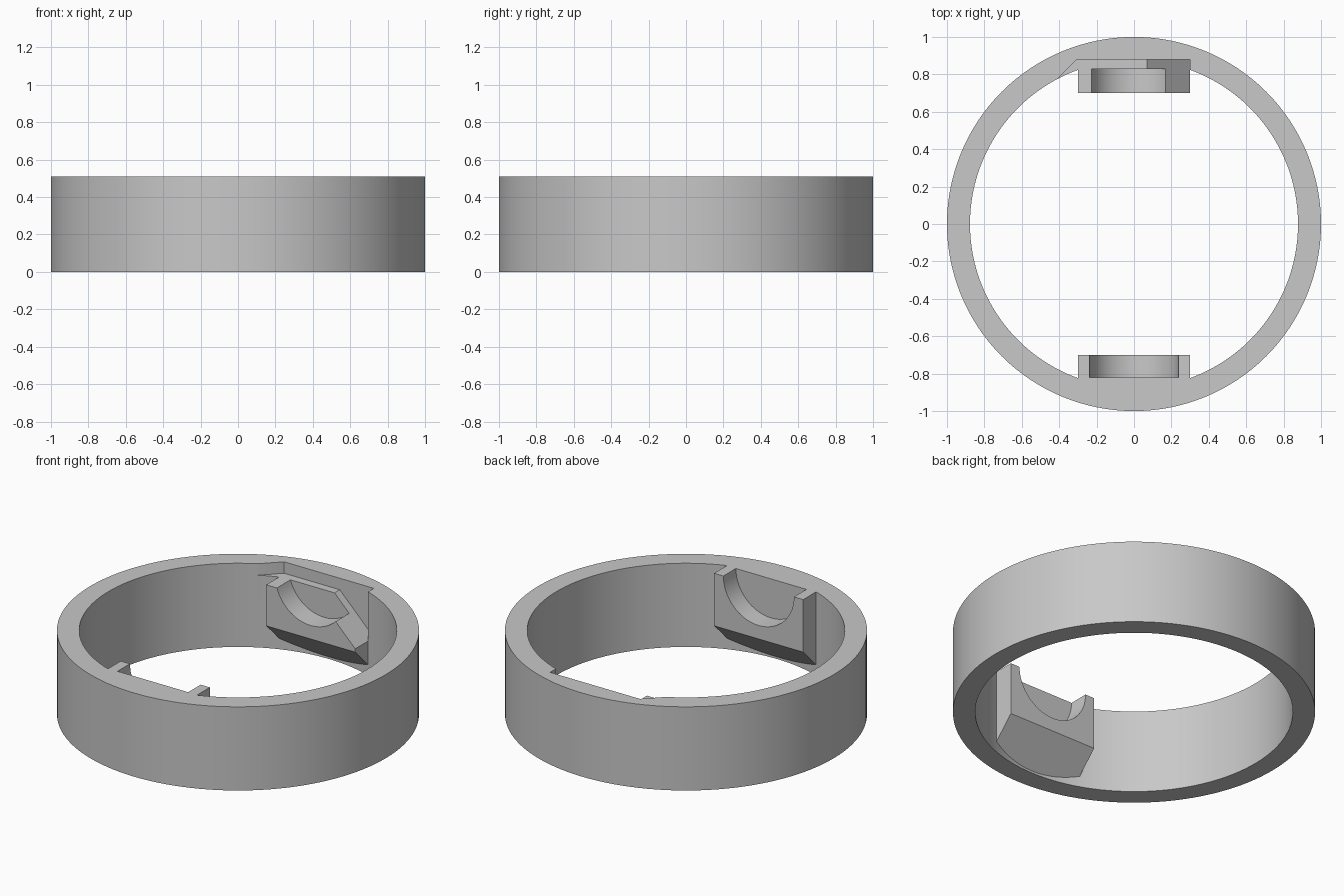
import bpy
import bmesh
from math import cos, sin, tau
from mathutils import Vector

cube = bpy.data.objects.get("Cube")
if cube:
    bpy.data.objects.remove(cube, do_unlink=True)

HEIGHT = 0.51
OUTER, INNER = 1.0, 0.877
HALF = 0.3            # half width of each bracket

grey = bpy.data.materials.new("plain_grey")
grey.use_nodes = True
grey.diffuse_color = (0.58, 0.58, 0.58, 1)
grey.node_tree.nodes["Principled BSDF"].inputs["Base Color"].default_value = (0.58, 0.58, 0.58, 1)


def prism(name, profile, axis, start, end):
    """Extrude a 2D profile along x, y or z."""
    def place(u, v, w):
        return {"x": (w, u, v), "y": (u, w, v), "z": (u, v, w)}[axis]
    bm = bmesh.new()
    face = bm.faces.new([bm.verts.new(place(u, v, start)) for u, v in profile])
    grown = bmesh.ops.extrude_face_region(bm, geom=[face])
    shift = Vector(place(0, 0, end - start))
    verts = [g for g in grown["geom"] if isinstance(g, bmesh.types.BMVert)]
    bmesh.ops.translate(bm, verts=verts, vec=shift)
    bmesh.ops.recalc_face_normals(bm, faces=bm.faces)
    mesh = bpy.data.meshes.new(name)
    bm.to_mesh(mesh)
    bm.free()
    mesh.materials.append(grey)
    obj = bpy.data.objects.new(name, mesh)
    bpy.context.collection.objects.link(obj)
    return obj


def circle(radius, count, height=0.0):
    return [(radius * cos(tau * i / count), height + radius * sin(tau * i / count))
            for i in range(count)]


def combine(target, tool, operation):
    """Apply a boolean and discard the tool."""
    mod = target.modifiers.new(operation.title(), "BOOLEAN")
    mod.operation = operation
    mod.solver = "EXACT"
    mod.object = tool
    bpy.context.view_layer.objects.active = target
    bpy.ops.object.modifier_apply(modifier=mod.name)
    bpy.data.objects.remove(tool, do_unlink=True)


# Ring wall
ring = prism("ring_with_brackets", circle(OUTER, 128), "z", 0, HEIGHT)
combine(ring, prism("bore", circle(INNER, 128), "z", -0.1, HEIGHT + 0.1), "DIFFERENCE")

# Two inner brackets with sloped undersides and round notches
for side, notch_end in ((-1, 0.82), (1, 0.83)):
    outline = [(0.70, HEIGHT), (0.70, 0.19), (0.88, 0.01), (0.92, 0.01), (0.92, HEIGHT)]
    bracket = prism("bracket", [(side * y, z) for y, z in outline], "x", -HALF, HALF)
    combine(ring, bracket, "UNION")
    notch = prism("notch", circle(0.238, 64, HEIGHT), "y", side * 0.5, side * notch_end)
    combine(ring, notch, "DIFFERENCE")

# Entry pocket above the back bracket, with a slanted left end
pocket = prism("pocket", [(-0.305, 0.88), (HALF, 0.88), (HALF, 0.6), (-0.585, 0.6)],
               "z", 0.44, 0.6)
combine(ring, pocket, "DIFFERENCE")

# Ramp falling away on one side of the back bracket
ramp = prism("ramp", [(0.02, 0.49), (HALF, 0.21), (HALF, 0.6), (0.02, 0.6)], "y", 0.6, 0.88)
combine(ring, ramp, "DIFFERENCE")

# Smooth round walls, crisp edges
bpy.ops.object.select_all(action="DESELECT")
ring.select_set(True)
bpy.context.view_layer.objects.active = ring
bpy.ops.object.shade_smooth_by_angle(angle=0.5)
